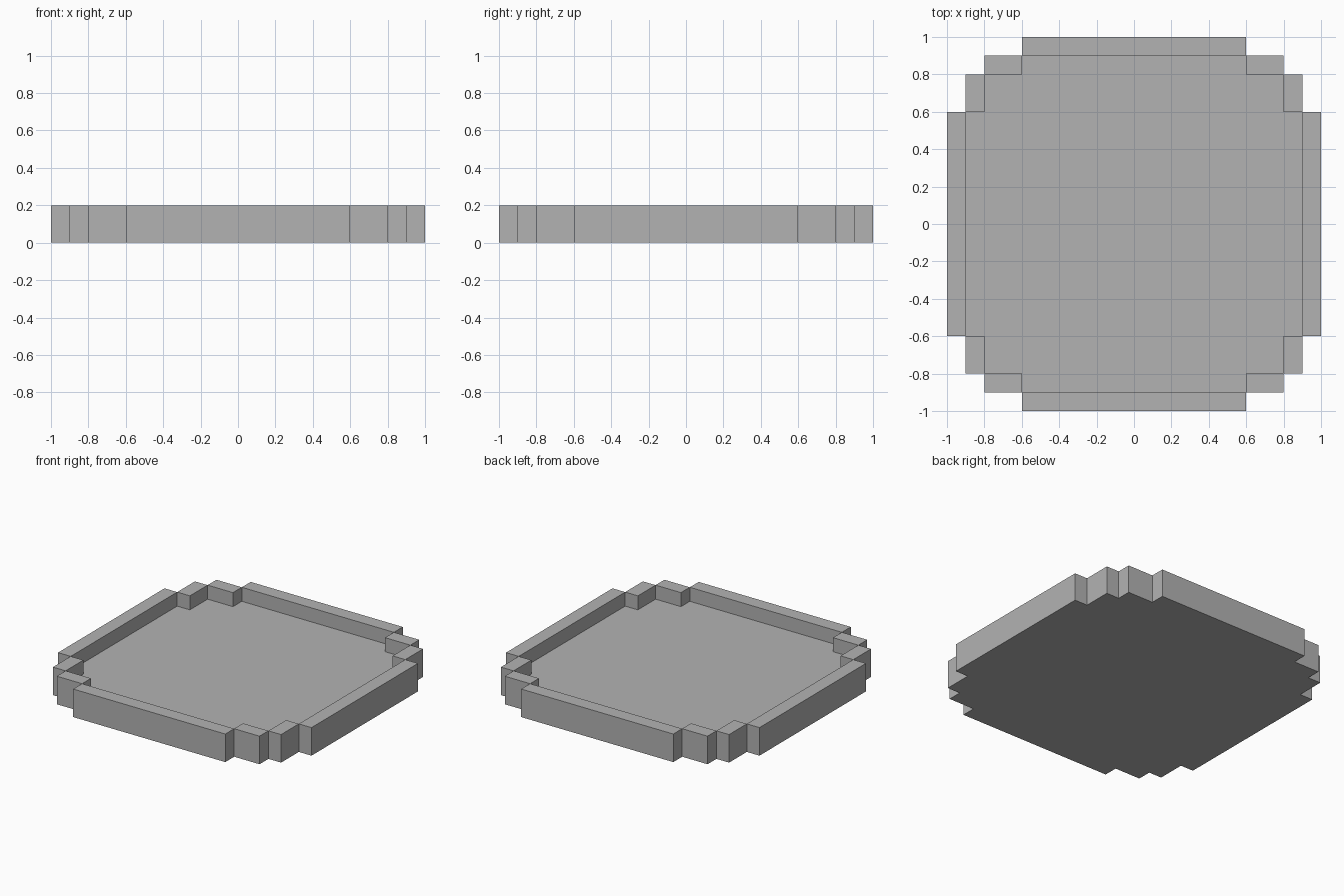
import bpy
import bmesh
from mathutils import Matrix, Vector

cube = bpy.data.objects.get("Cube")
if cube:
    bpy.data.objects.remove(cube)

HEIGHT, FLOOR = 0.2, 0.1

# Plain grey material
grey = bpy.data.materials.new("plain grey")
grey.use_nodes = True
colour = (0.45, 0.45, 0.45, 1)
grey.diffuse_color = colour
grey.node_tree.nodes["Principled BSDF"].inputs["Base Color"].default_value = colour


def quarter_turns(points):
    """Repeat one corner's outline around all four corners."""
    return [Matrix.Rotation(i * 1.5707963, 2) @ Vector(p)
            for i in range(4) for p in points]


def face(bm, points):
    return bm.faces.new([bm.verts.new(p) for p in points])


def at(points, z):
    return [(p.x, p.y, z) for p in points]


def skirt(bm, points, low, high):
    """Upright faces along a closed outline."""
    for a, b in zip(points, points[1:] + points[:1]):
        face(bm, [(a.x, a.y, low), (b.x, b.y, low),
                  (b.x, b.y, high), (a.x, a.y, high)])


# Stepped outlines, one corner each
outer = quarter_turns([(1, .6), (.9, .6), (.9, .8), (.8, .8),
                       (.8, .9), (.6, .9), (.6, 1)])
inner = quarter_turns([(.9, .6), (.8, .6), (.8, .8), (.6, .8), (.6, .9)])

bm = bmesh.new()

# Underside, outer walls, recessed floor and inner walls
face(bm, at(outer[::-1], 0))
skirt(bm, outer, 0, HEIGHT)
face(bm, at(inner, FLOOR))
skirt(bm, inner[::-1], FLOOR, HEIGHT)

# Rim tops: a long side and two corner blocks per quarter
for x0, x1, y0, y1 in [(.9, 1, -.6, .6), (.8, .9, .6, .8), (.6, .8, .8, .9)]:
    corners = quarter_turns([(x0, y0), (x1, y0), (x1, y1), (x0, y1)])
    for i in range(0, 16, 4):
        face(bm, at(corners[i:i + 4], HEIGHT))

bmesh.ops.remove_doubles(bm, verts=bm.verts, dist=0.001)
mesh = bpy.data.meshes.new("stepped_tray")
bm.to_mesh(mesh)
bm.free()
mesh.materials.append(grey)
tray = bpy.data.objects.new("stepped_tray", mesh)
bpy.context.collection.objects.link(tray)
